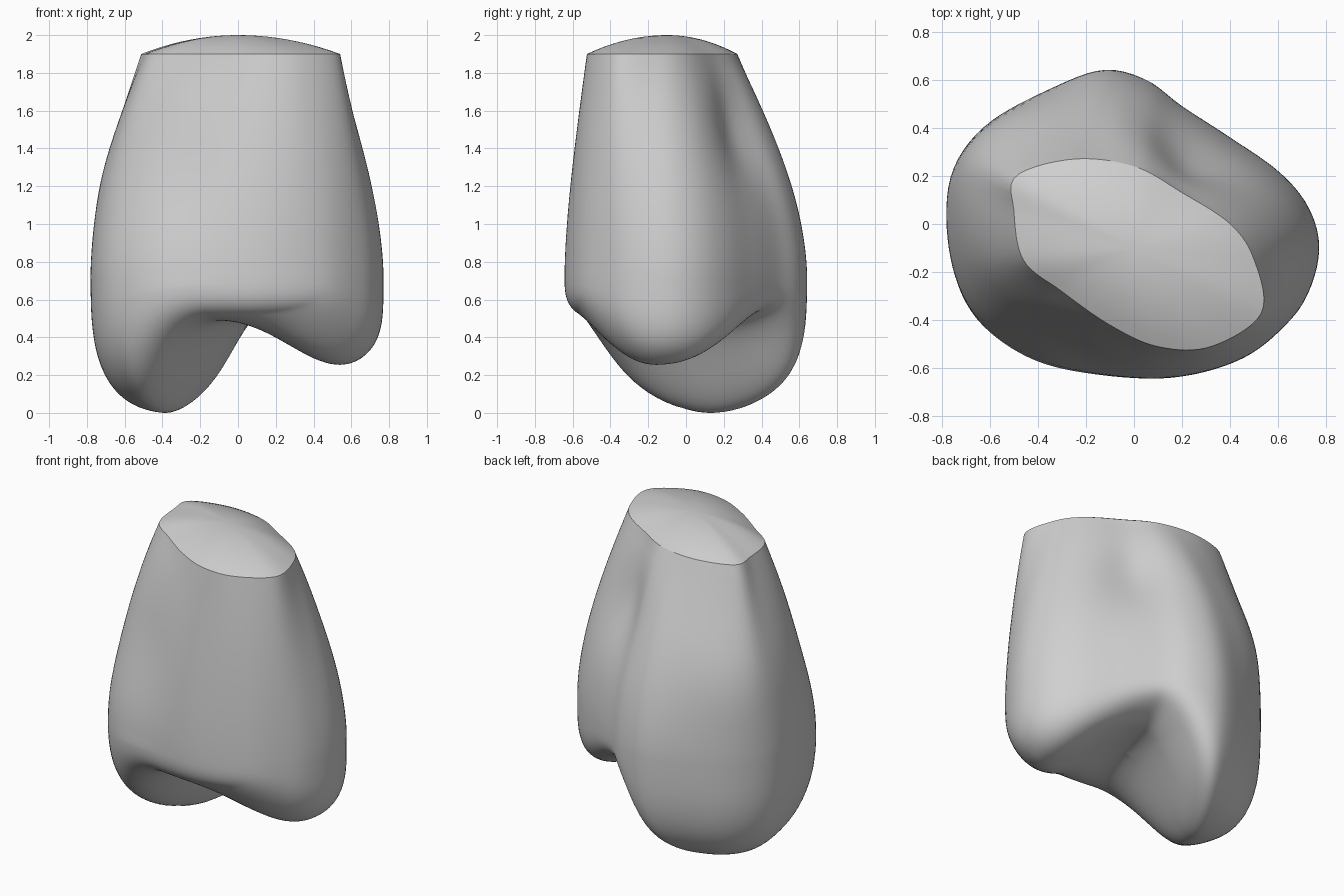
import bpy, bmesh, math
from mathutils import Vector

old = bpy.data.objects.get("Cube")
if old:
    bpy.data.objects.remove(old, do_unlink=True)

COLUMNS, WALL_RINGS, END_RINGS, CAP_RINGS = 120, 28, 40, 10
CENTRE_Y, WAIST_Z, TOP_Z = -0.1, 0.72, 1.9

# Outlines of the cut top and of the widest level
TOP = [(-.49, .2), (-.25, .27), (0, .24), (.2, .13), (.4, 0), (.5, -.15), (.53, -.37),
       (.32, -.51), (.1, -.51), (-.1, -.42), (-.3, -.28), (-.46, -.15), (-.5, .06)]
WAIST = [(-.13, .64), (.05, .6), (.2, .49), (.4, .36), (.6, .22), (.72, .08), (.77, -.08),
         (.74, -.25), (.65, -.4), (.45, -.56), (.15, -.64), (-.2, -.62), (-.45, -.55),
         (-.65, -.4), (-.75, -.2), (-.78, .05), (-.74, .25), (-.6, .42), (-.35, .56)]

# Hollows (or swellings) in the wall: depth, angle, angular width, height, vertical width
HOLLOWS = [(.06, 1, .45, 1.47, .27), (.045, 3.93, .5, 1.25, .38), (-.035, 2.45, .5, 1.25, .33)]


def polar_radii(points):
    """Closed smooth curve through the points, sampled by angle."""
    pts = [Vector((x, y - CENTRE_Y)) for x, y in points]
    n, dense = len(pts), []
    for i in range(n):
        a, b, c, d = (pts[(i + k) % n] for k in (-1, 0, 1, 2))
        for j in range(12):
            t = j / 12
            p = (2 * b + (c - a) * t + (2 * a - 5 * b + 4 * c - d) * t ** 2
                 + (3 * b - a - 3 * c + d) * t ** 3) / 2
            dense.append((math.atan2(p.y, p.x) % math.tau, p.length))
    dense.sort()
    first, last = dense[0], dense[-1]
    dense = [(last[0] - math.tau, last[1])] + dense + [(first[0] + math.tau, first[1])]
    radii = []
    for i in range(COLUMNS):
        ang = math.tau * i / COLUMNS
        for (a0, r0), (a1, r1) in zip(dense, dense[1:]):
            if a0 <= ang <= a1:
                radii.append(r0 + (r1 - r0) * (ang - a0) / max(a1 - a0, 1e-6))
                break
    return radii


def gauss(x):
    return math.exp(-x * x)


def smooth(t):
    t = min(max(t, 0), 1)
    return t * t * (3 - 2 * t)


def end_height(x, y, s):
    """Two rounded lobes parted by a slanted notch, rounded over at the rim."""
    d = .95 * x - .31 * (y - CENTRE_Y)
    valley = .42 + .07 * (1 - s * s) + .06 * smooth((y - .2) / .3)
    if d < 0:
        lobe = -.05 + .2 * (d + .4) + .45 * max(.15 - y, 0) ** 2 - .08 * max(y, 0)
        h = valley + (lobe - valley) * smooth(-d / (.46 - .12 * y))
    else:
        lobe = .19 + .55 * max(y + .1, 0) ** 2 + 1.4 * max(-.15 - y, 0) ** 2
        h = valley + (min(lobe, valley) - valley) * smooth(d / .62)
    power = 3 + smooth((d + .2) / .6) * smooth((y + .55) / .4)
    rim = 1 - max(1 - s ** power, 0) ** (1 / power)
    return h + (WAIST_Z - h) * rim


top_r, waist_r = polar_radii(TOP), polar_radii(WAIST)
angles = [math.tau * i / COLUMNS for i in range(COLUMNS)]


def place(i, r, z):
    return Vector((r * math.cos(angles[i]), CENTRE_Y + r * math.sin(angles[i]), z))


# Rings from the top cap, down the wall, then inwards under the lobes
rings = []
for k in range(1, CAP_RINGS + 1):
    s = k / CAP_RINGS
    rings.append([place(i, top_r[i] * s, TOP_Z + .1 * (1 - s * s)) for i in range(COLUMNS)])
for k in range(1, WALL_RINGS + 1):
    u = 1 - k / WALL_RINGS
    z = WAIST_Z + (TOP_Z - WAIST_Z) * u
    ring = []
    for i, ang in enumerate(angles):
        r = waist_r[i] + (top_r[i] - waist_r[i]) * u ** 1.7
        for depth, mid, width, height, spread in HOLLOWS:
            r -= depth * gauss((ang - mid) / width) * gauss((z - height) / spread)
        ring.append(place(i, r, z))
    rings.append(ring)
for k in range(1, END_RINGS):
    s = math.cos(math.pi / 2 * k / END_RINGS)
    ring = []
    for i in range(COLUMNS):
        p = place(i, waist_r[i] * s, 0)
        p.z = end_height(p.x, p.y, s)
        ring.append(p)
    rings.append(ring)

bm = bmesh.new()
low = min(p.z for ring in rings for p in ring)


def vert(p):
    # Settle the lowest lobe on the floor
    z = p.z - low * max(1 - p.z / WAIST_Z, 0) / (1 - low / WAIST_Z)
    return bm.verts.new((p.x, p.y, z))


loops = [[vert(p) for p in ring] for ring in rings]
apex = vert(Vector((0, CENTRE_Y, 2)))
root = vert(Vector((0, CENTRE_Y, end_height(0, CENTRE_Y, 0))))
for i in range(COLUMNS):
    j = (i + 1) % COLUMNS
    bm.faces.new((apex, loops[0][i], loops[0][j]))
    bm.faces.new((root, loops[-1][j], loops[-1][i]))
    for a, b in zip(loops, loops[1:]):
        bm.faces.new((a[i], b[i], b[j], a[j]))
bmesh.ops.recalc_face_normals(bm, faces=bm.faces)

mesh = bpy.data.meshes.new("lobed_stump")
bm.to_mesh(mesh)
bm.free()
stump = bpy.data.objects.new("lobed_stump", mesh)
bpy.context.collection.objects.link(stump)

# Single pale grey
grey = bpy.data.materials.new("pale_grey")
grey.use_nodes = True
grey.diffuse_color = (.63, .63, .63, 1)
grey.node_tree.nodes["Principled BSDF"].inputs["Base Color"].default_value = (.63, .63, .63, 1)
mesh.materials.append(grey)

bpy.ops.object.select_all(action='DESELECT')
stump.select_set(True)
bpy.context.view_layer.objects.active = stump
bpy.ops.object.shade_smooth_by_angle(angle=math.radians(28))
